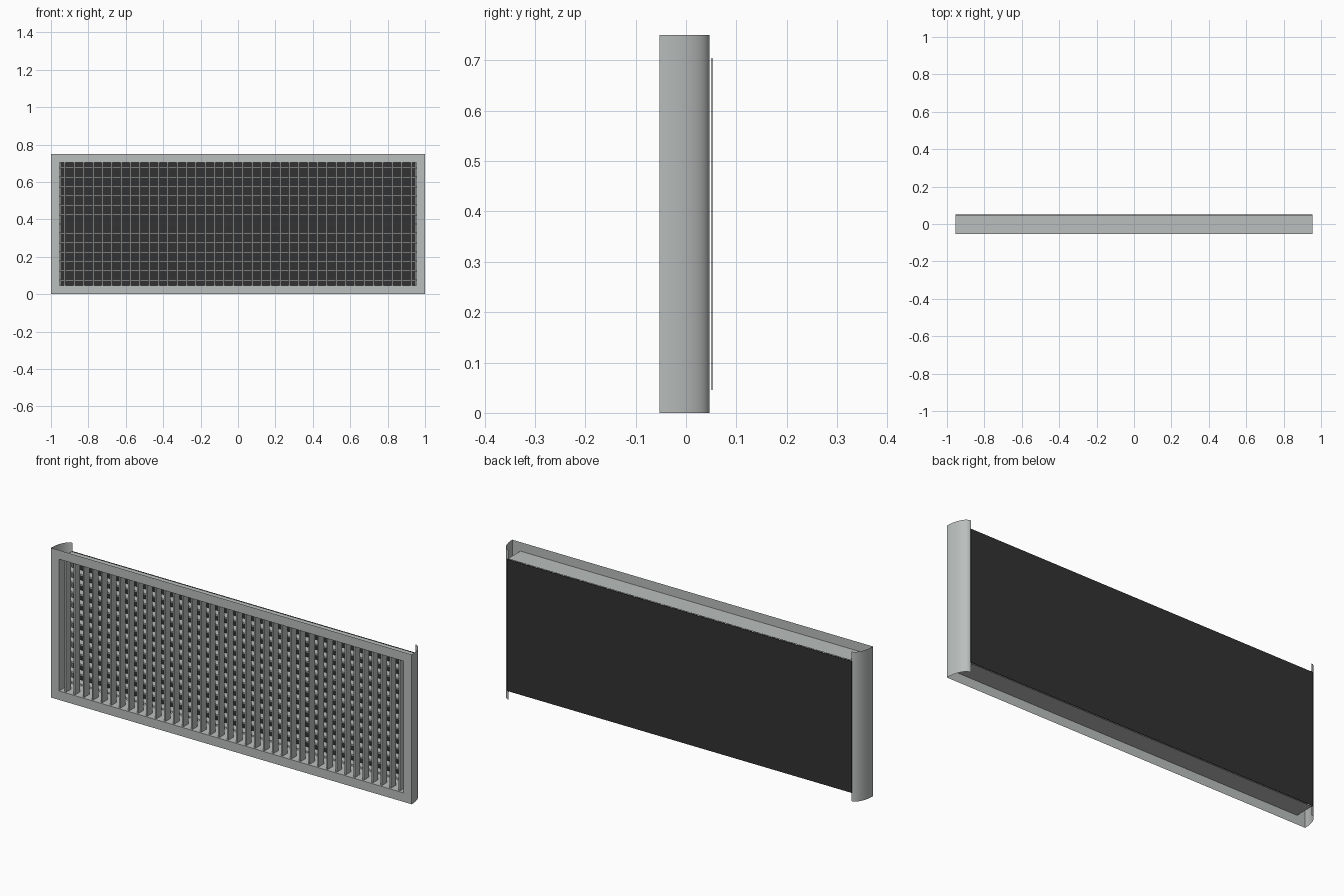
import bpy, bmesh, math

if "Cube" in bpy.data.objects:
    bpy.data.objects.remove(bpy.data.objects["Cube"])

W, H = 1.0, 0.75            # half width, height
Y0, Y1, YB = -0.053, 0.047, 0.052   # front, rear rim, backing sheet
B = 0.045                   # border width


def material(name, rgb):
    m = bpy.data.materials.new(name)
    m.diffuse_color = (*rgb, 1)
    m.use_nodes = True
    m.node_tree.nodes["Principled BSDF"].inputs["Base Color"].default_value = m.diffuse_color
    return m


GREY = material("painted metal grey", (0.49, 0.52, 0.505))
DARK = material("dark backing", (0.032, 0.032, 0.032))


def make(name, bm, mat):
    me = bpy.data.meshes.new(name)
    bm.to_mesh(me)
    bm.free()
    ob = bpy.data.objects.new(name, me)
    bpy.context.collection.objects.link(ob)
    me.materials.append(mat)
    return ob


def strip(name, a, b, mat, closed=False):
    """Quads joining two matching rows of points."""
    bm = bmesh.new()
    va = [bm.verts.new(p) for p in a]
    vb = [bm.verts.new(p) for p in b]
    n = len(va)
    for i in range(n if closed else n - 1):
        j = (i + 1) % n
        bm.faces.new((va[i], va[j], vb[j], vb[i]))
    return make(name, bm, mat)


def boxes(name, items, mat):
    """Many boxes (x0, x1, y0, y1, z0, z1) in one object."""
    bm = bmesh.new()
    for x0, x1, y0, y1, z0, z1 in items:
        vs = bmesh.ops.create_cube(bm, size=1)["verts"]
        for v in vs:
            v.co = (x1 if v.co.x > 0 else x0, y1 if v.co.y > 0 else y0,
                    z1 if v.co.z > 0 else z0)
    return make(name, bm, mat)


def ring(y, inset):
    x, z0, z1 = W - inset, inset, H - inset
    return [(-x, y, z0), (x, y, z0), (x, y, z1), (-x, y, z1)]


# Flat front border and the duct behind its opening
strip("front_frame", ring(Y0, 0), ring(Y0, B), GREY, True)
strip("duct_walls", ring(Y0, B), ring(Y1, B), GREY, True)

# Curved sheet wings on both ends
for side, label in ((-1, "left"), (1, "right")):
    arc = [math.radians(90 * i / 12) for i in range(13)]
    prof = [(side * (W - 0.05 + 0.05 * math.cos(t)), Y0 + (Y1 - Y0) * math.sin(t)) for t in arc]
    low = [(x, y, 0) for x, y in prof]
    high = [(x, y, H) for x, y in prof]
    if side > 0:
        wing = strip(label + "_curved_side", low, high, GREY)
    else:
        wing = strip(label + "_curved_side", high, low, GREY)
    for p in wing.data.polygons:
        p.use_smooth = True

# Vertical slats in front, horizontal bars behind
T = 0.004
boxes("vertical_slats",
      [(x - T, x + T, -0.045, -0.005, B, H - B)
       for x in (-0.925 + 0.05 * i for i in range(38))], GREY)
boxes("horizontal_bars",
      [(-W + B, W - B, 0.003, 0.043, z - T, z + T)
       for z in (0.075 + 0.05 * i for i in range(13))], GREY)

# Dark sheet closing the back
boxes("back_panel", [(-W + B, W - B, YB - 0.001, YB + 0.001, B, H - B)], DARK)
